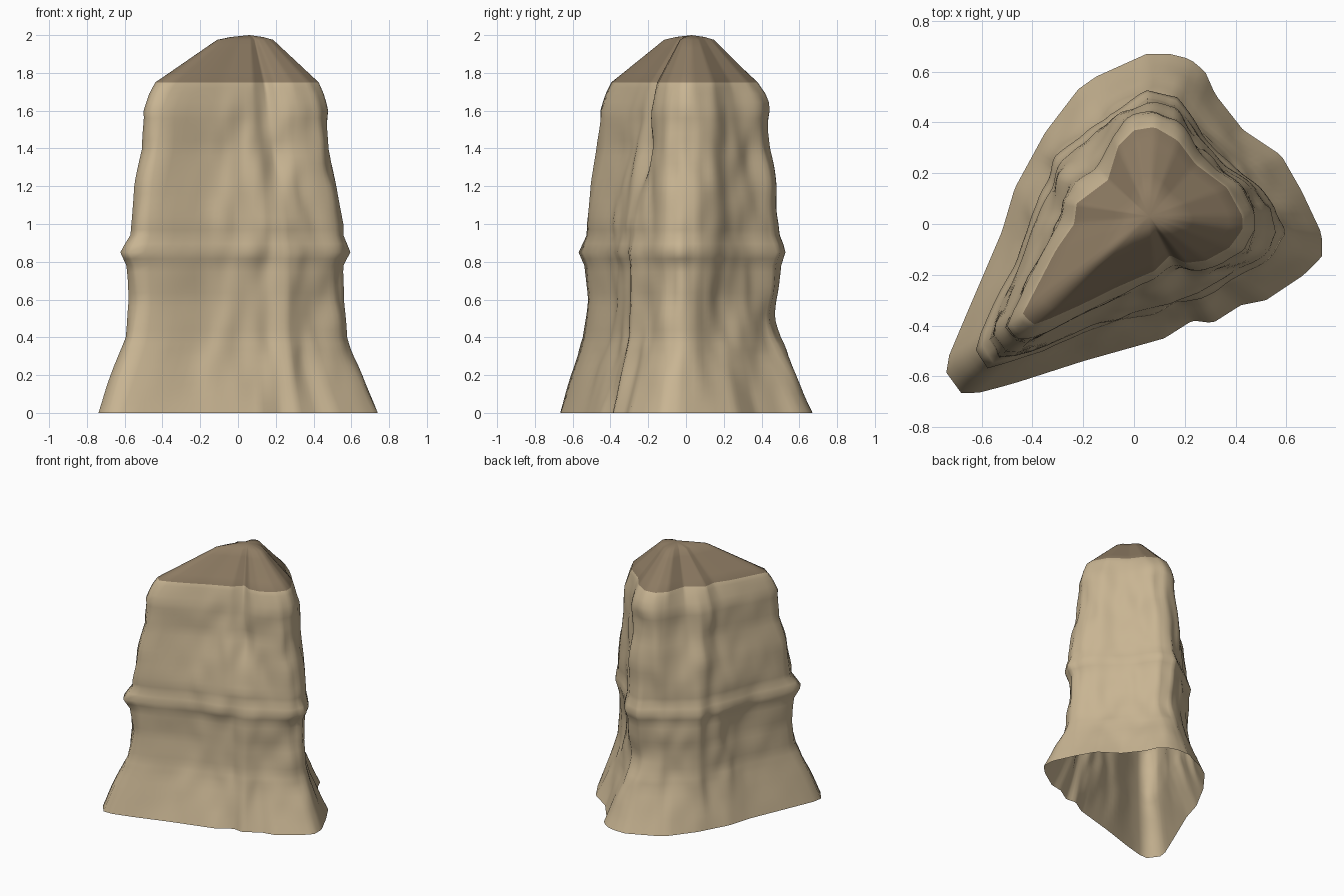
import bpy, bmesh, math
from mathutils import Vector, noise
from mathutils.geometry import intersect_line_line_2d

cube = bpy.data.objects.get("Cube")
if cube:
    bpy.data.objects.remove(cube, do_unlink=True)


def make_material(name, colour):
    mat = bpy.data.materials.new(name)
    mat.use_nodes = True
    mat.diffuse_color = colour
    mat.node_tree.nodes["Principled BSDF"].inputs["Base Color"].default_value = colour
    return mat


# Plan outlines of the pillar: flared foot, middle ledge, chest, shoulder under the cap
FOOT = [(.74, -.04), (.74, -.13), (.67, -.2), (.52, -.3), (.42, -.32), (.31, -.39),
        (.23, -.38), (.12, -.45), (-.2, -.54), (-.48, -.63), (-.67, -.68), (-.75, -.57),
        (-.67, -.38), (-.52, -.03), (-.47, .14), (-.35, .36), (-.22, .53), (-.15, .58),
        (.05, .67), (.14, .67), (.22, .65), (.28, .6), (.32, .51), (.43, .37),
        (.58, .27), (.66, .13)]
LEDGE = [(.6, -.03), (.55, -.12), (.42, -.2), (.27, -.3), (.17, -.31), (0, -.37),
         (-.2, -.43), (-.4, -.52), (-.57, -.57), (-.63, -.48), (-.5, -.22), (-.37, .1),
         (-.31, .26), (-.25, .31), (-.1, .45), (.05, .52), (.17, .49), (.27, .36),
         (.36, .26), (.47, .15), (.56, .06)]
CHEST = [(.49, -.02), (.45, -.1), (.36, -.15), (.27, -.18), (.19, -.17), (.13, -.2),
         (.05, -.25), (-.08, -.3), (-.25, -.38), (-.42, -.47), (-.48, -.46), (-.52, -.4),
         (-.4, -.18), (-.3, .04), (-.26, .17), (-.19, .23), (-.11, .33), (-.04, .42),
         (.08, .44), (.17, .41), (.26, .3), (.34, .22), (.43, .14), (.48, .06)]
SHOULDER = [(.42, -.02), (.37, -.09), (.28, -.14), (.2, -.15), (.14, -.12), (.08, -.18),
            (-.08, -.25), (-.2, -.31), (-.38, -.39), (-.43, -.35), (-.3, -.1), (-.23, 0),
            (-.22, .08), (-.1, .17), (-.06, .3), (0, .36), (.08, .37), (.17, .32),
            (.24, .23), (.36, .14), (.42, .03)]

# Height, then how much of each outline makes up the radius there
LEVELS = [(0, 1, 0, 0, 0), (.1, .7, .3, 0, 0), (.2, .45, .54, 0, 0), (.3, .2, .78, 0, 0),
          (.4, .05, .91, 0, 0), (.6, 0, .94, 0, 0), (.78, 0, .955, 0, 0),
          (.85, 0, 1, 0, 0), (.94, 0, .94, 0, 0), (1, 0, .92, .02, 0),
          (1.2, 0, .4, .6, 0), (1.4, 0, 0, 1, 0), (1.6, 0, 0, .6, .46),
          (1.69, 0, 0, .28, .76), (1.75, 0, 0, 0, 1.02), (1.8, 0, 0, 0, .87),
          (1.975, 0, 0, 0, .35), (1.99, 0, 0, 0, .2)]

# Bulges and dents: centre, width, height, amount
BUMPS = [((.11, -.2, 1.25), .07, .25, .03), ((.1, .45, .5), .15, .1, -.035),
         ((.1, .41, 1.65), .12, .08, .025)]
CENTRE = Vector((.06, .03))
SEGMENTS = 128
CAP_HEIGHT = 1.75


def radius(outline, direction):
    """Distance from the centre to the outline along a direction."""
    for a, b in zip(outline, outline[1:] + outline[:1]):
        hit = intersect_line_line_2d(CENTRE, CENTRE + direction * 3, Vector(a), Vector(b))
        if hit:
            return (hit - CENTRE).length
    return .4


def weathering(p, z):
    """Gentle hollows and bulges, fading at the foot and the cap."""
    fade = min(1, z * 3, max(0, (CAP_HEIGHT - z) * 5))
    change = fade * .025 * noise.noise(Vector((p.x * 5, p.y * 5, z * 2.5)))
    change += fade * .015 * noise.noise(Vector((p.x * 10, p.y * 10, z * 5)))
    for (x, y, height), width, tall, amount in BUMPS:
        away = ((p.x - x) ** 2 + (p.y - y) ** 2) / width ** 2 + ((z - height) / tall) ** 2
        change += amount * math.exp(-away)
    return change


directions = [Vector((math.cos(t), math.sin(t)))
              for t in (math.tau * (i + .37) / SEGMENTS for i in range(SEGMENTS))]
radii = [[radius(o, d) for o in (FOOT, LEDGE, CHEST, SHOULDER)] for d in directions]

# Subdivide the levels into evenly spaced rings
rings = []
for low, high in zip(LEVELS, LEVELS[1:]):
    steps = max(1, round((high[0] - low[0]) / .04))
    rings += [[p + (q - p) * k / steps for p, q in zip(low, high)] for k in range(steps)]
rings.append(LEVELS[-1])

# Weathered pillar, open underneath
bm = bmesh.new()
grid = []
for z, *weights in rings:
    row = []
    for d, r in zip(directions, radii):
        p = CENTRE + d * sum(w * v for w, v in zip(weights, r))
        row.append(bm.verts.new((*(p + d * weathering(p, z)), z)))
    grid.append(row)

for lower, upper in zip(grid, grid[1:]):
    for i in range(SEGMENTS):
        j = (i + 1) % SEGMENTS
        bm.faces.new((lower[i], lower[j], upper[j], upper[i]))
apex = bm.verts.new((*CENTRE, 2))
for i in range(SEGMENTS):
    bm.faces.new((grid[-1][i], grid[-1][(i + 1) % SEGMENTS], apex))

# Dark cap above the shoulder
for f in bm.faces:
    f.smooth = True
    f.material_index = int(f.calc_center_median().z > CAP_HEIGHT)

mesh = bpy.data.meshes.new("rock_pillar")
bm.to_mesh(mesh)
bm.free()
mesh.materials.append(make_material("sandstone", (.58, .46, .29, 1)))
mesh.materials.append(make_material("dark cap rock", (.27, .2, .125, 1)))
pillar = bpy.data.objects.new("rock_pillar", mesh)
bpy.context.collection.objects.link(pillar)
